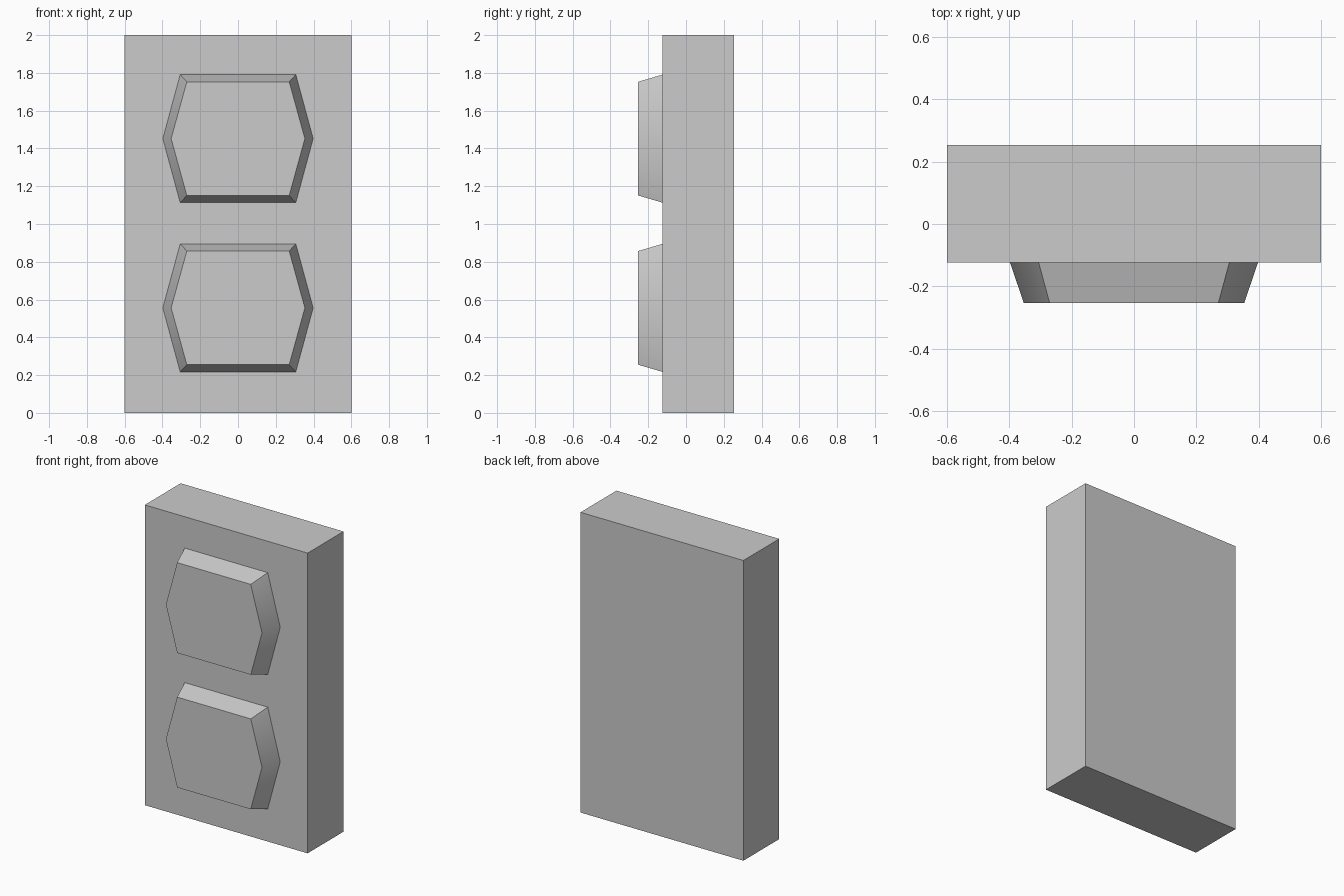
import bpy
import bmesh
import math

if "Cube" in bpy.data.objects:
    bpy.data.objects.remove(bpy.data.objects["Cube"])

BACK, FACE, FRONT = 0.253, -0.124, -0.253


def add_object(name, bm):
    bmesh.ops.recalc_face_normals(bm, faces=bm.faces)
    mesh = bpy.data.meshes.new(name)
    bm.to_mesh(mesh)
    bm.free()
    obj = bpy.data.objects.new(name, mesh)
    bpy.context.collection.objects.link(obj)
    return obj


def hex_ring(bm, side, corner, half_height, y):
    profile = [(side, 0), (corner, half_height), (-corner, half_height),
               (-side, 0), (-corner, -half_height), (corner, -half_height)]
    return [bm.verts.new((x, y, z)) for x, z in profile]


def raised_panel(name, z):
    bm = bmesh.new()
    base = hex_ring(bm, 0.398, 0.306, 0.339, FACE)
    cap = hex_ring(bm, 0.354, 0.271, 0.301, FRONT)
    bm.faces.new(base)
    bm.faces.new(cap)
    for i in range(6):
        j = (i + 1) % 6
        bm.faces.new((base[i], base[j], cap[j], cap[i]))
    obj = add_object(name, bm)
    obj.location.z = z
    # soft shading over each side's shallow middle bend
    bpy.ops.object.select_all(action='DESELECT')
    obj.select_set(True)
    bpy.context.view_layer.objects.active = obj
    bpy.ops.object.shade_smooth_by_angle(angle=math.radians(35))


# main slab
bm = bmesh.new()
bmesh.ops.create_cube(bm, size=1)
bmesh.ops.scale(bm, vec=(1.2, BACK - FACE, 2), verts=bm.verts)
slab = add_object("slab", bm)
slab.location = (0, (BACK + FACE) / 2, 1)

# two bevelled hexagonal panels on the front
raised_panel("lower_panel", 0.556)
raised_panel("upper_panel", 1.452)
